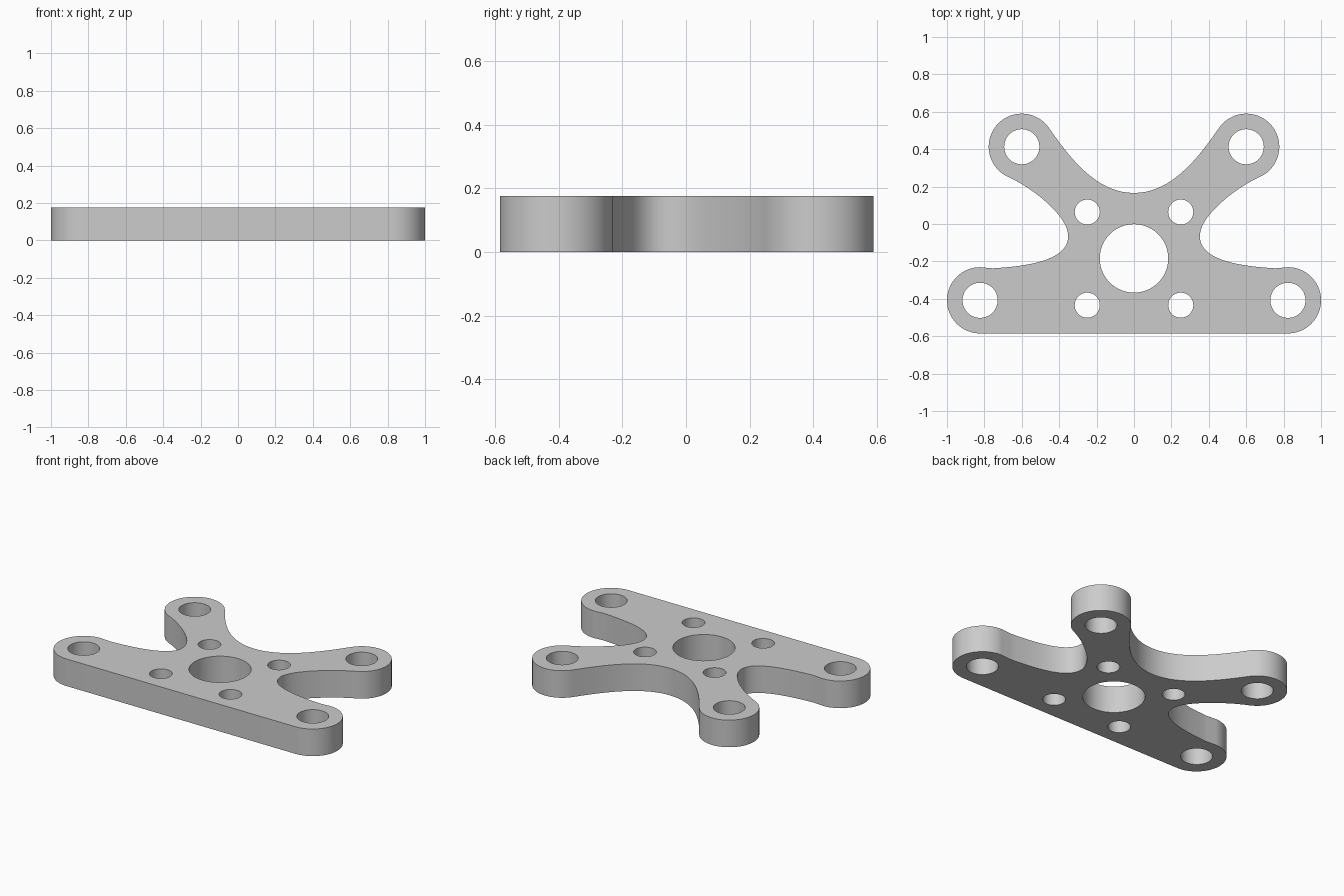
import bpy
import bmesh
from math import cos, sin, radians
from mathutils import Vector
from mathutils.geometry import interpolate_bezier

cube = bpy.data.objects.get("Cube")
if cube:
    bpy.data.objects.remove(cube, do_unlink=True)

THICK = 0.176
UPPER, LOWER, LUG_R = (0.6, 0.413), (0.823, -0.408), 0.177


def arc(center, radius, start, end, steps):
    angles = [radians(start + (end - start) * i / steps) for i in range(steps + 1)]
    return [Vector((center[0] + radius * cos(a), center[1] + radius * sin(a))) for a in angles]


def bezier(*points, steps=20):
    return [p.to_2d() for p in interpolate_bezier(*[Vector(p).to_3d() for p in points], steps)]


# Right half of the outline, from top centre down to the straight front edge
upper_lug = arc(UPPER, LUG_R, 145, -65, 36)
lower_lug = arc(LOWER, LUG_R, 90, -90, 32)
half = bezier((0, 0.166), (0.2, 0.166), (0.342, 0.351), upper_lug[0])
half += upper_lug[1:]
half += bezier(upper_lug[-1], (0.56, 0.203), (0.352, 0.05), (0.352, -0.065))[1:]
half += bezier((0.352, -0.065), (0.352, -0.19), (0.55, -0.225), (0.755, -0.237))[1:]
half += lower_lug
outline = half + [Vector((-p.x, p.y)) for p in reversed(half[1:])]

# Bolt holes, mirrored left and right, plus the central bore
loops = [outline, arc((0, -0.184), 0.183, 0, 360, 64)[:-1]]
for side in (1, -1):
    for (x, y), r in ((UPPER, 0.094), (LOWER, 0.094), ((0.25, 0.064), 0.067), ((0.25, -0.434), 0.067)):
        loops.append(arc((side * x, y), r, 0, 360, 48)[:-1])

# Fill the profile with its holes and extrude it into a plate
bm = bmesh.new()
edges = []
for loop in loops:
    verts = [bm.verts.new((p.x, p.y, 0)) for p in loop]
    edges += [bm.edges.new((v, verts[i - 1])) for i, v in enumerate(verts)]
bmesh.ops.triangle_fill(bm, edges=edges, use_beauty=True, normal=(0, 0, 1))
extruded = bmesh.ops.extrude_face_region(bm, geom=bm.faces[:], use_keep_orig=True)
top = [g for g in extruded["geom"] if isinstance(g, bmesh.types.BMVert)]
bmesh.ops.translate(bm, verts=top, vec=(0, 0, THICK))
bmesh.ops.recalc_face_normals(bm, faces=bm.faces[:])
mesh = bpy.data.meshes.new("mounting_plate")
bm.to_mesh(mesh)
bm.free()

# Plain grey finish
grey = bpy.data.materials.new("plain_grey")
grey.use_nodes = True
grey.diffuse_color = (0.6, 0.6, 0.6, 1)
grey.node_tree.nodes["Principled BSDF"].inputs["Base Color"].default_value = (0.6, 0.6, 0.6, 1)
mesh.materials.append(grey)

plate = bpy.data.objects.new("mounting_plate", mesh)
bpy.context.collection.objects.link(plate)
bpy.ops.object.select_all(action="DESELECT")
plate.select_set(True)
bpy.context.view_layer.objects.active = plate
bpy.ops.object.shade_smooth_by_angle(angle=radians(30))
